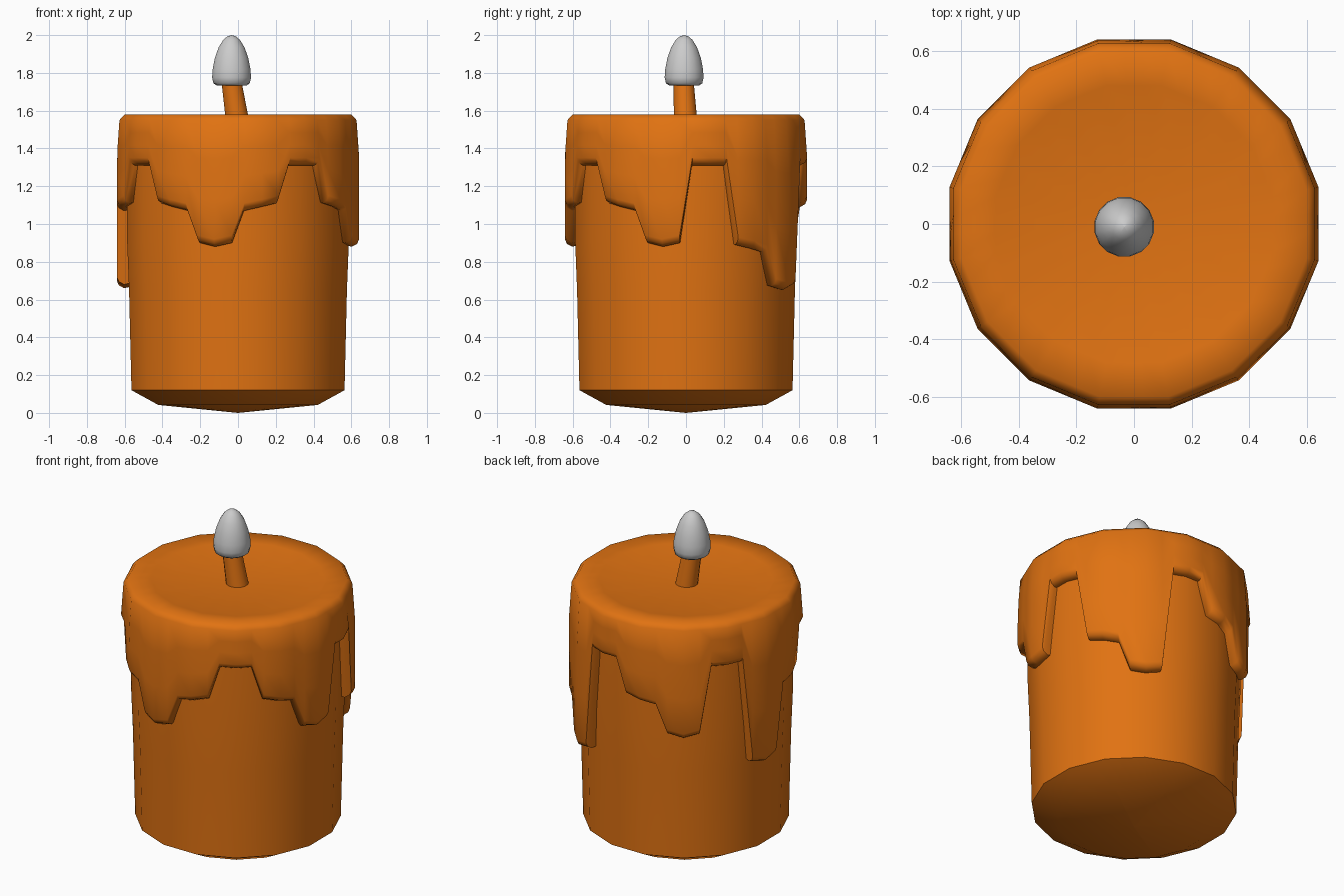
import bpy, bmesh, math

if "Cube" in bpy.data.objects:
    bpy.data.objects.remove(bpy.data.objects["Cube"])

wax = bpy.data.materials.new("orange_wax")
wax.diffuse_color = (0.75, 0.17, 0.006, 1)
wax.use_nodes = True
wax.node_tree.nodes["Principled BSDF"].inputs["Base Color"].default_value = wax.diffuse_color


def make_object(name, bm, mat=None, angle=40):
    bmesh.ops.recalc_face_normals(bm, faces=bm.faces)
    mesh = bpy.data.meshes.new(name)
    bm.to_mesh(mesh)
    bm.free()
    ob = bpy.data.objects.new(name, mesh)
    bpy.context.collection.objects.link(ob)
    if mat:
        mesh.materials.append(mat)
    bpy.ops.object.select_all(action='DESELECT')
    ob.select_set(True)
    bpy.context.view_layer.objects.active = ob
    bpy.ops.object.shade_smooth_by_angle(angle=math.radians(angle))
    return ob


def skin(bm, rings):
    """Bridge a list of equally long closed vertex rings."""
    n = len(rings[0])
    for a, b in zip(rings, rings[1:]):
        for i in range(n):
            j = (i + 1) % n
            bm.faces.new((a[i], a[j], b[j], b[i]))


def point(r, deg, z):
    # degrees run from the front (-y) towards +x
    a = math.radians(deg)
    return (r * math.sin(a), -r * math.cos(a), z)


def lathe(name, profile, sides, mat=None, start=(0, 0), end=(0, 0), angle=40):
    """Revolve (radius, z); the axis leans from start to end in x, y."""
    bm = bmesh.new()
    z0, z1 = profile[0][1], profile[-1][1]
    rings = []
    for r, z in profile:
        t = (z - z0) / (z1 - z0)
        cx, cy = (s + (e - s) * t for s, e in zip(start, end))
        ring = []
        for i in range(sides):
            x, y, _ = point(r, 360 * (i + 0.5) / sides, z)
            ring.append(bm.verts.new((x + cx, y + cy, z)))
        rings.append(ring)
    skin(bm, rings)
    bm.faces.new(rings[0])
    bm.faces.new(rings[-1])
    bmesh.ops.remove_doubles(bm, verts=bm.verts, dist=0.0001)
    return make_object(name, bm, mat, angle)


# Candle body with a shallow pointed underside
lathe("candle_body", [(0.0001, 0.0), (0.43, 0.042), (0.575, 0.12),
                      (0.588, 0.65), (0.598, 0.9), (0.598, 1.4)], 16, wax, angle=50)

# Melted wax shell: one drip height for each of the 16 columns
drips = [1.09, 1.31, 1.09, 0.88, 1.31, 0.87, 0.65, 1.31,
         1.09, 0.88, 1.31, 0.66, 1.09, 1.31, 1.09, 0.88]
columns = []
for k, low in enumerate(drips):
    base = k * 22.5
    before, after = drips[k - 1], drips[(k + 1) % 16]
    lone = before > low and after > low          # rounded drip tip
    lift = 0.02 if lone else 0.0
    tilt = 0.02 if (before > low) != (after > low) else 0.0
    if before < after:
        tilt = -tilt
    columns += [(base + 3, low + lift + tilt), (base + 11.25, low),
                (base + 19.5, low + lift - tilt)]


def shell_radius(z):
    return 0.64 + 0.014 * min(1, (1.55 - z) / 0.2)


bm = bmesh.new()
rings = [[] for _ in range(11)]
for deg, low in columns:
    # keep the outline a 16-sided polygon
    flat = math.cos(math.radians(11.25)) / math.cos(
        math.radians(11.25 - abs((deg % 22.5) - 11.25)))
    flat = math.cos(math.radians(11.25)) / math.cos(
        math.radians((deg % 22.5 + 11.25) % 22.5 - 11.25))
    lip = low + 0.04
    section = [(0.0001, 1.55), (0.40, 1.552), (0.49, 1.572), (0.612, 1.58), (0.64, 1.55)]
    for t in (0.33, 0.67, 1):
        z = 1.55 + (lip - 1.55) * t
        section.append((shell_radius(z), z))
    section += [(0.643, low + 0.015), (0.615, low), (0.57, low + 0.01)]
    for ring, (r, z) in zip(rings, section):
        ring.append(bm.verts.new(point(r * flat, deg, z)))
skin(bm, rings)
bmesh.ops.remove_doubles(bm, verts=bm.verts, dist=0.0005)
make_object("melted_wax", bm, wax, 60)

# Leaning wick
lathe("wick", [(0.064, 1.53), (0.054, 1.75)], 16, wax,
      start=(0.0, -0.002), end=(-0.034, -0.012))

# Flame
lathe("flame", [(0.0001, 1.735), (0.08, 1.733), (0.098, 1.745), (0.105, 1.775),
                (0.102, 1.82), (0.09, 1.88), (0.07, 1.935), (0.045, 1.975),
                (0.022, 1.994), (0.0001, 2.0)], 16,
      start=(-0.034, -0.01), end=(-0.034, -0.01), angle=60)
